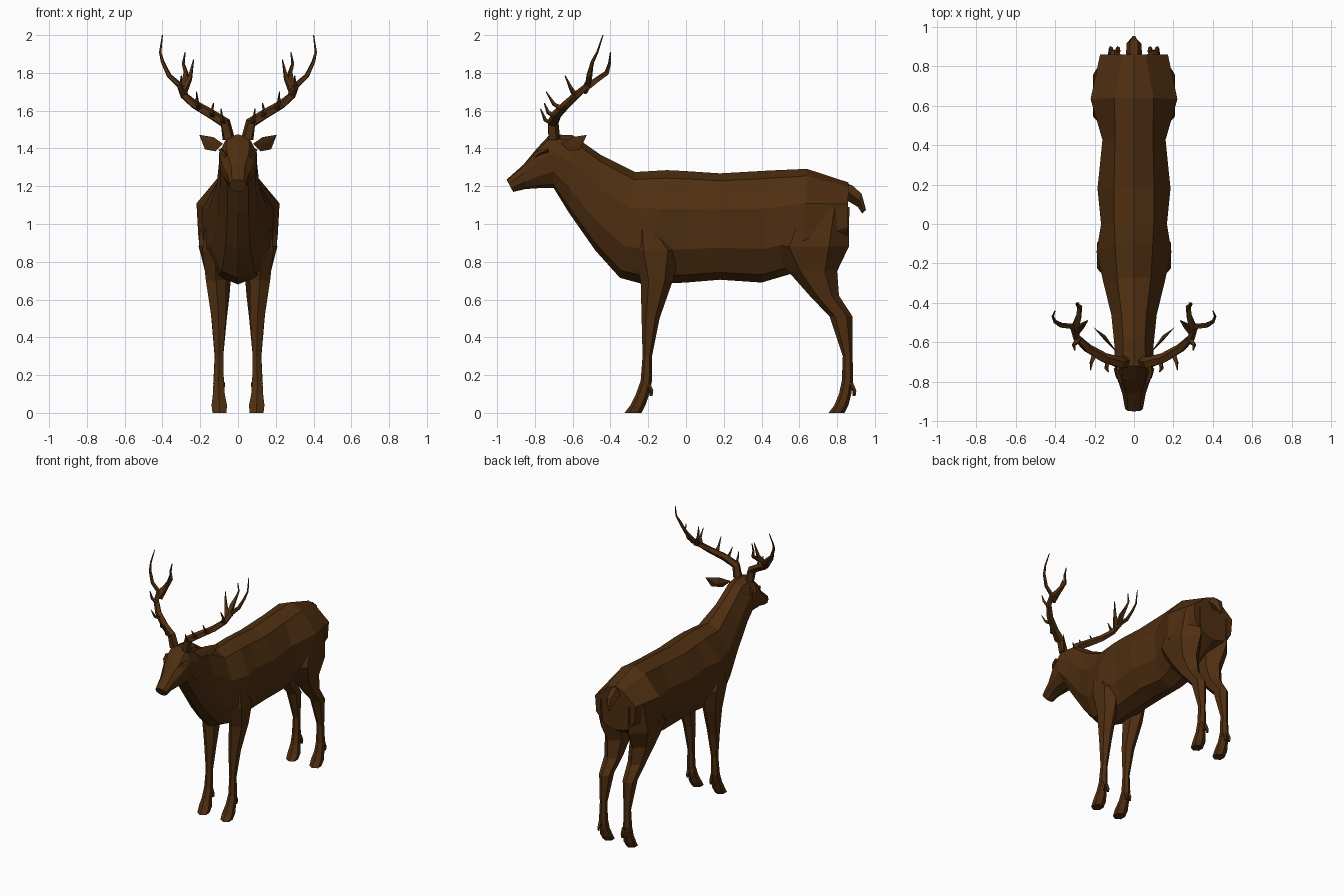
import bpy, bmesh, math
from mathutils import Vector

brown = bpy.data.materials.new("dark_brown")
brown.diffuse_color = (0.078, 0.028, 0.0055, 1)


def finish(name, bm):
    bmesh.ops.recalc_face_normals(bm, faces=bm.faces)
    me = bpy.data.meshes.new(name)
    bm.to_mesh(me)
    bm.free()
    me.materials.append(brown)
    ob = bpy.data.objects.new(name, me)
    bpy.context.collection.objects.link(ob)
    return ob


def loft(name, rings):
    """Skin a list of equal-length point rings and cap both ends."""
    bm = bmesh.new()
    vs = [[bm.verts.new(p) for p in r] for r in rings]
    n = len(rings[0])
    for a, b in zip(vs, vs[1:]):
        for i in range(n):
            j = (i + 1) % n
            bm.faces.new((a[i], a[j], b[j], b[i]))
    bm.faces.new(vs[0])
    bm.faces.new(vs[-1][::-1])
    return finish(name, bm)


def tube(name, pts, r0, r1, sides=5):
    """Tapered faceted tube through the points."""
    pts = [Vector(p) for p in pts]
    rings = []
    for i, p in enumerate(pts):
        d = (pts[min(i + 1, len(pts) - 1)] - pts[max(i - 1, 0)]).normalized()
        u = d.cross(Vector((0.3, 1, 0.1))).normalized()
        v = d.cross(u)
        r = r0 + (r1 - r0) * i / (len(pts) - 1)
        rings.append([p + r * (u * math.cos(k * math.tau / sides) + v * math.sin(k * math.tau / sides))
                      for k in range(sides)])
    return loft(name, rings)


def both_sides(ob):
    m = ob.modifiers.new("mirror", 'MIRROR')
    m.use_axis[0] = True
    m.use_mirror_merge = False


# Torso, neck and head: top y, top z, bottom y, bottom z, half width, ridge fraction
sections = [
    (-0.95, 1.235, -0.915, 1.17, 0.045, 0.7),
    (-0.86, 1.315, -0.85, 1.185, 0.06, 0.6),
    (-0.79, 1.40, -0.775, 1.19, 0.085, 0.7),
    (-0.72, 1.475, -0.70, 1.19, 0.10, 0.6),
    (-0.60, 1.47, -0.62, 1.06, 0.10, 0.55),
    (-0.45, 1.365, -0.48, 0.86, 0.115, 0.55),
    (-0.27, 1.275, -0.35, 0.715, 0.155, 0.55),
    (-0.10, 1.285, -0.22, 0.68, 0.19, 0.5),
    (0.0, 1.28, 0.0, 0.69, 0.167, 0.6),
    (0.18, 1.268, 0.18, 0.705, 0.185, 0.55),
    (0.44, 1.283, 0.40, 0.69, 0.16, 0.6),
    (0.64, 1.292, 0.62, 0.755, 0.22, 0.45),
    (0.86, 1.22, 0.855, 0.88, 0.172, 0.35),
]
rings = []
for yt, zt, yb, zb, w, ridge in sections:
    half = [(0, 0), (0.07, ridge), (0.34, 1), (0.70, 0.95), (0.93, 0.55), (1, 0)]
    prof = half + [(t, -x) for t, x in half[-2:0:-1]]
    rings.append([(x * w, yt + (yb - yt) * t, zt + (zb - zt) * t) for t, x in prof])
loft("body", rings)


# Legs: z, y front, y back, x inner, x outer
def leg(name, levels):
    hexa = [(0, -1), (1, -0.5), (1, 0.5), (0, 1), (-1, 0.5), (-1, -0.5)]
    both_sides(loft(name, [[((xi + xo) / 2 + a * (xo - xi) / 2, (y0 + y1) / 2 + b * (y1 - y0) / 2, z)
                            for a, b in hexa] for z, y0, y1, xi, xo in levels]))


leg("front_leg", [
    (0.97, -0.26, -0.14, 0.08, 0.175), (0.86, -0.29, -0.03, 0.06, 0.188),
    (0.70, -0.24, -0.07, 0.062, 0.17), (0.50, -0.235, -0.14, 0.065, 0.14),
    (0.30, -0.23, -0.18, 0.078, 0.122), (0.17, -0.24, -0.18, 0.075, 0.13),
    (0.10, -0.265, -0.195, 0.07, 0.133), (0.04, -0.295, -0.215, 0.058, 0.14),
    (0.0, -0.325, -0.235, 0.062, 0.135)])
leg("hind_leg", [
    (1.09, 0.55, 0.865, 0.05, 0.19), (0.88, 0.44, 0.862, 0.025, 0.208),
    (0.75, 0.54, 0.80, 0.035, 0.175), (0.62, 0.655, 0.81, 0.045, 0.152),
    (0.51, 0.76, 0.882, 0.058, 0.142), (0.30, 0.83, 0.882, 0.078, 0.124),
    (0.17, 0.825, 0.885, 0.075, 0.13), (0.10, 0.81, 0.875, 0.07, 0.133),
    (0.04, 0.785, 0.86, 0.058, 0.14), (0.0, 0.755, 0.84, 0.062, 0.135)])

# Dewclaws behind each hoof
for label, y in (("front", -0.205), ("hind", 0.87)):
    for x in (0.082, 0.118):
        both_sides(tube(label + "_dewclaw", [(x, y, 0.16), (x, y + 0.022, 0.115), (x, y + 0.02, 0.09)],
                        0.014, 0.008, 4))

# Tail
tail = [(0.82, 1.225, 1.13, 0.03), (0.88, 1.205, 1.12, 0.04), (0.93, 1.16, 1.09, 0.038),
        (0.953, 1.075, 1.055, 0.012)]
loft("tail", [[(-w * 0.5, y, zt), (w * 0.5, y, zt), (w, y - 0.015, (zt + zb) / 2),
               (0, y - 0.02, zb), (-w, y - 0.015, (zt + zb) / 2)] for y, zt, zb, w in tail])

# Ears: leaf-shaped, cupped
bm = bmesh.new()
pts = [(0.08, -0.66, 1.425), (0.13, -0.60, 1.46), (0.205, -0.525, 1.472),
       (0.175, -0.56, 1.395), (0.12, -0.62, 1.385), (0.145, -0.565, 1.42), (0.14, -0.60, 1.425)]
v = [bm.verts.new(p) for p in pts]
for i in range(5):
    j = (i + 1) % 5
    bm.faces.new((v[i], v[j], v[5]))
    bm.faces.new((v[j], v[i], v[6]))
both_sides(finish("ear", bm))

# Brow ridges over the eyes
both_sides(tube("brow", [(0.06, -0.80, 1.36), (0.08, -0.775, 1.378), (0.092, -0.73, 1.39)], 0.014, 0.012, 4))

# Antlers: main beam and tines
both_sides(tube("antler_beam", [
    (0.05, -0.70, 1.45), (0.068, -0.705, 1.535), (0.15, -0.68, 1.585), (0.235, -0.63, 1.635),
    (0.29, -0.575, 1.685), (0.31, -0.52, 1.735), (0.365, -0.515, 1.785), (0.40, -0.495, 1.86),
    (0.412, -0.47, 1.91), (0.40, -0.44, 2.0)], 0.034, 0.003))
tines = [
    [(0.30, -0.53, 1.72), (0.28, -0.47, 1.765), (0.275, -0.42, 1.80), (0.29, -0.405, 1.85), (0.28, -0.40, 1.91)],
    [(0.29, -0.54, 1.70), (0.255, -0.51, 1.77), (0.235, -0.49, 1.87)],
    [(0.28, -0.585, 1.68), (0.305, -0.61, 1.72), (0.30, -0.64, 1.785)],
    [(0.20, -0.655, 1.61), (0.215, -0.70, 1.635), (0.22, -0.74, 1.70)],
    [(0.13, -0.69, 1.57), (0.14, -0.73, 1.59), (0.13, -0.75, 1.64)],
    [(0.065, -0.70, 1.53), (0.085, -0.745, 1.55), (0.09, -0.77, 1.61)],
]
for i, t in enumerate(tines):
    both_sides(tube("antler_tine", t, 0.024 if i < 2 else 0.019, 0.003, 4))
